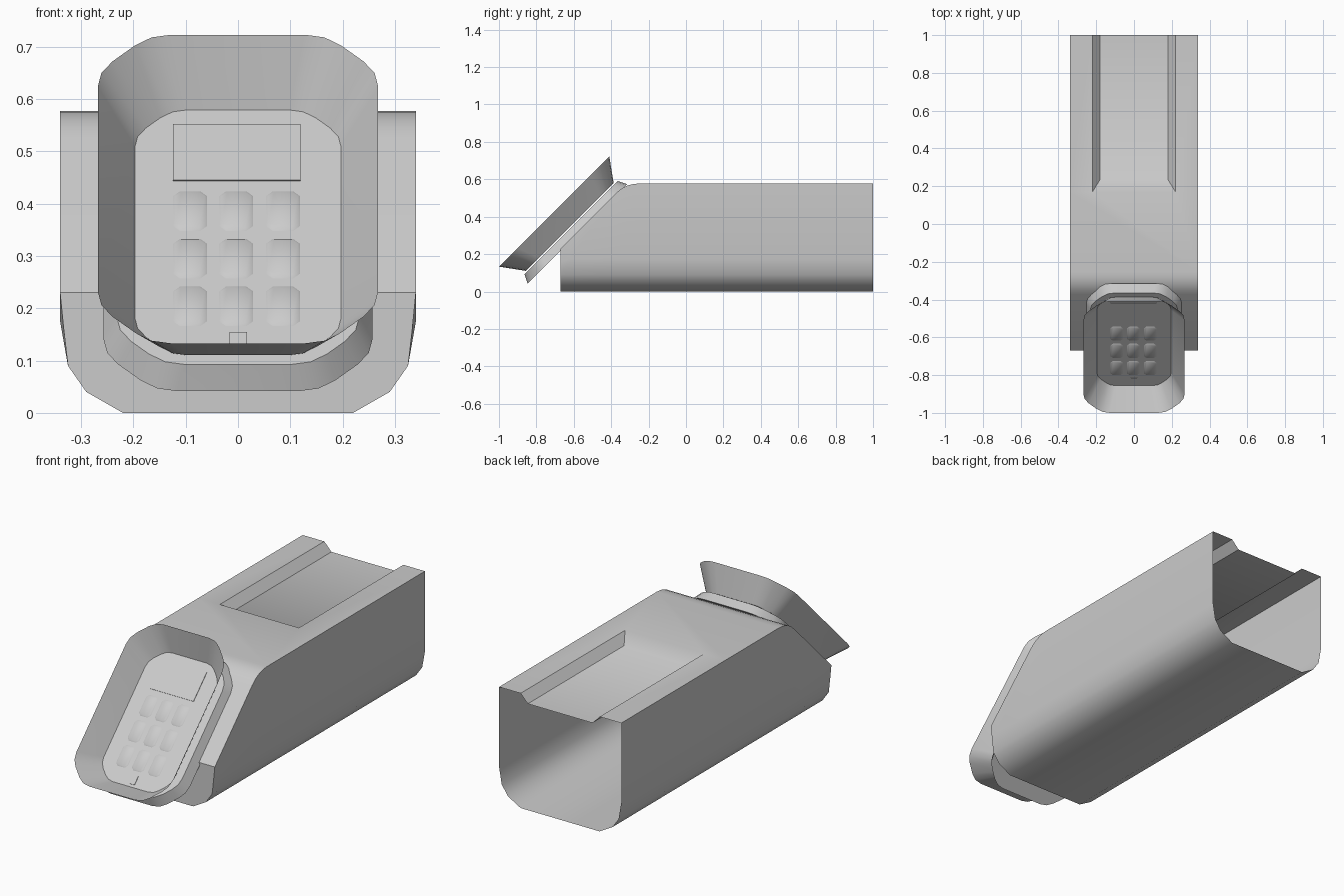
import bpy, math
from mathutils import Vector

if "Cube" in bpy.data.objects:
    bpy.data.objects.remove(bpy.data.objects["Cube"])

R2 = math.sqrt(2)


def make(name, verts, faces, angle=35):
    me = bpy.data.meshes.new(name)
    me.from_pydata([tuple(v) for v in verts], [], faces)
    ob = bpy.data.objects.new(name, me)
    bpy.context.collection.objects.link(ob)
    bpy.ops.object.select_all(action='DESELECT')
    ob.select_set(True)
    bpy.context.view_layer.objects.active = ob
    bpy.ops.object.mode_set(mode='EDIT')
    bpy.ops.mesh.select_all(action='SELECT')
    bpy.ops.mesh.normals_make_consistent(inside=False)
    bpy.ops.object.mode_set(mode='OBJECT')
    bpy.ops.object.shade_smooth_by_angle(angle=math.radians(angle))
    return ob


def loft(name, rings, cap_first=False, cap_last=False):
    """Skin closed rings of equal length."""
    n = len(rings[0])
    verts = [v for r in rings for v in r]
    faces = [(k*n + i, k*n + (i+1) % n, (k+1)*n + (i+1) % n, (k+1)*n + i)
             for k in range(len(rings) - 1) for i in range(n)]
    if cap_first:
        faces.append(tuple(range(n))[::-1])
    if cap_last:
        faces.append(tuple(range((len(rings)-1)*n, len(rings)*n)))
    return make(name, verts, faces)


def tilt(x, s, n):
    """Sloped console frame: s runs up the 45 degree slope, n out of it."""
    return Vector((x, (s - n) / R2, (s + n) / R2))


def cut_ring(x0, x1, s0, s1, n, c, r=0.0):
    """Rectangle with cut corners (size c), joints softened by r."""
    pts = [(x1, s0+c), (x1, s1-c), (x1-c, s1), (x0+c, s1),
           (x0, s1-c), (x0, s0+c), (x0+c, s0), (x1-c, s0)]
    pts = [Vector(p) for p in pts]
    if r:
        soft = []
        for i, p in enumerate(pts):
            a = p + (pts[i-1] - p).normalized() * r
            b = p + (pts[(i+1) % 8] - p).normalized() * r
            soft += [a, (a + 2*p + b) / 4, b]
        pts = soft
    return [tilt(p.x, p.y, n) for p in pts]


# Body shell: U-shaped sections, open at the back
half = [(0.22, 0), (0.29, 0.04), (0.325, 0.09), (0.34, 0.175)]


def section(y, top, low=half):
    h = low + [(0.34, top)]
    return [Vector((-x, y, z)) for x, z in reversed(h)] + [Vector((x, y, z)) for x, z in h]


stations = [(-0.62, 0.28)]
a, p, b = Vector((-0.373, 0.527)), Vector((-0.323, 0.577)), Vector((-0.253, 0.577))
for i in range(6):
    t = i / 5
    stations.append(tuple(a*(1-t)**2 + p*2*t*(1-t) + b*t*t))
stations += [(0.17, 0.577), (1.0, 0.577)]
rings = [section(-0.67, 0.23, half[:3] + [(0.333, 0.16)])]
rings += [section(y, z) for y, z in stations]
n = len(rings[0])
verts = [v for r in rings for v in r]
faces = [tuple(range(n))]
last = len(rings) - 2
for k in range(len(rings) - 1):
    faces += [(k*n+i, k*n+i+1, (k+1)*n+i+1, (k+1)*n+i) for i in range(n - 1)]
    if k < last:
        faces.append((k*n, (k+1)*n, (k+1)*n+n-1, k*n+n-1))

# Sunken channel in the top, running out through the back
f = len(verts)
zt, zf = 0.577, 0.535
verts += [Vector(v) for v in [
    (-0.22, 0.17, zt), (0.22, 0.17, zt), (0.22, 1, zt), (-0.22, 1, zt),
    (-0.18, 0.235, zf), (0.18, 0.235, zf), (0.18, 1, zf), (-0.18, 1, zf)]]
L, R = last*n, last*n + n - 1
faces[-(n):-(n)] = []
faces += [(L, f, f+3, L+n), (f+1, R, R+n, f+2), (f, f+1, f+5, f+4),
          (f+4, f+5, f+6, f+7), (f, f+4, f+7, f+3), (f+1, f+2, f+6, f+5)]
# front edge of the channel shares the last full top panel
k = last - 1
faces.remove((k*n, (k+1)*n, (k+1)*n+n-1, k*n+n-1))
faces.append((k*n, L, f, f+1, R, k*n+n-1))
make("body_shell", verts, faces)

# Console base plate on the slope
loft("console_base", [
    cut_ring(-0.257, 0.257, -0.569, 0.184, 0.628, 0.10, 0.04),
    cut_ring(-0.232, 0.232, -0.545, 0.160, 0.676, 0.09, 0.04)], True, True)

# Flared hood and the panel at its bottom
inner = cut_ring(-0.197, 0.197, -0.527, 0.136, 0.683, 0.07, 0.03)
outer = cut_ring(-0.268, 0.268, -0.613, 0.221, 0.801, 0.10, 0.04)
loft("console_hood", [inner, outer])
make("console_panel", inner, [tuple(range(len(inner)))])

# Panel details: keys, display, small port
N = 0.6835


def s_at(z):
    return z * R2 - N


for row, z in enumerate((0.386, 0.295, 0.204)):
    for col, x in enumerate((-0.0915, -0.0035, 0.086)):
        s = s_at(z)
        loft(f"key_{row}_{col}", [
            cut_ring(x-0.033, x+0.033, s-0.054, s+0.054, N - 0.001, 0.013),
            cut_ring(x-0.028, x+0.028, s-0.048, s+0.048, N + 0.003, 0.011)], False, True)

for name, x0, x1, z0, z1 in (("display", -0.124, 0.119, 0.444, 0.551),
                             ("port", -0.016, 0.017, 0.120, 0.153)):
    loft(name, [[tilt(x, s_at(z), m) for x, z in
                 ((x0, z0), (x1, z0), (x1, z1), (x0, z1))]
                for m in (N - 0.001, N + 0.002)], False, True)
